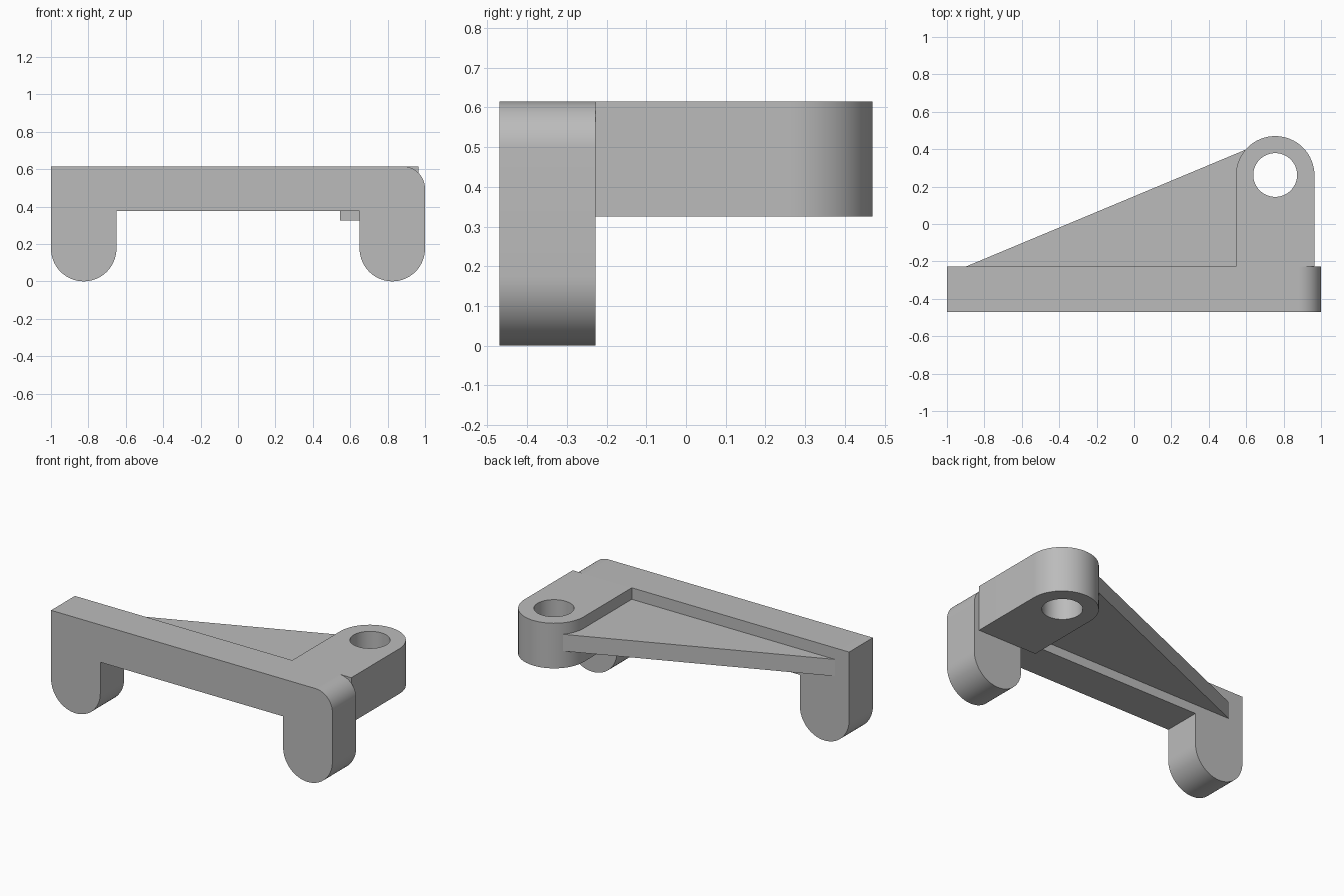
import bpy, bmesh, math
from mathutils import Matrix

if "Cube" in bpy.data.objects:
    bpy.data.objects.remove(bpy.data.objects["Cube"])

grey = bpy.data.materials.new("plain grey")
grey.diffuse_color = (0.5, 0.5, 0.5, 1)
grey.use_nodes = True
grey.node_tree.nodes["Principled BSDF"].inputs["Base Color"].default_value = grey.diffuse_color

# Maps profile (x, z) with depth along y
UPRIGHT = Matrix(((1, 0, 0, 0), (0, 0, 1, 0), (0, 1, 0, 0), (0, 0, 0, 1)))


def arc(cx, cy, r, start, end, n=32):
    steps = [math.radians(start + (end - start) * i / n) for i in range(n + 1)]
    return [(cx + r * math.cos(a), cy + r * math.sin(a)) for a in steps]


def prism(name, outline, low, high, frame=Matrix()):
    bm = bmesh.new()
    face = bm.faces.new([bm.verts.new((u, v, low)) for u, v in outline])
    out = bmesh.ops.extrude_face_region(bm, geom=[face])
    moved = [g for g in out["geom"] if isinstance(g, bmesh.types.BMVert)]
    bmesh.ops.translate(bm, vec=(0, 0, high - low), verts=moved)
    bm.transform(frame)
    bmesh.ops.recalc_face_normals(bm, faces=bm.faces)
    mesh = bpy.data.meshes.new(name)
    bm.to_mesh(mesh)
    bm.free()
    mesh.materials.append(grey)
    obj = bpy.data.objects.new(name, mesh)
    bpy.context.collection.objects.link(obj)
    return obj


def select(obj):
    bpy.ops.object.select_all(action='DESELECT')
    obj.select_set(True)
    bpy.context.view_layer.objects.active = obj


def drill(obj, cx, cy, r, low, high, frame=Matrix()):
    cutter = prism("cutter", arc(cx, cy, r, 0, 360, 64)[:-1], low - 0.1, high + 0.1, frame)
    mod = obj.modifiers.new("hole", 'BOOLEAN')
    mod.operation = 'DIFFERENCE'
    mod.solver = 'EXACT'
    mod.object = cutter
    select(obj)
    bpy.ops.object.modifier_apply(modifier=mod.name)
    bpy.data.objects.remove(cutter)


# Crossbar with two round-ended legs and one rounded top corner
FRONT, BACK, TOP = -0.47, -0.228, 0.615
outline = [(-1, TOP)]
outline += arc(-0.825, 0.175, 0.175, 180, 360)
outline += [(-0.65, 0.375), (0.65, 0.375)]
outline += arc(0.825, 0.175, 0.175, 180, 360)
outline += arc(0.88, TOP - 0.12, 0.12, 0, 90, 16)
crossbar = prism("crossbar_with_legs", outline, FRONT, BACK, UPRIGHT)
for x in (-0.825, 0.825):
    drill(crossbar, x, 0.178, 0.079, FRONT, BACK, UPRIGHT)

# Round-ended arm reaching backwards
outline = [(0.545, BACK), (0.965, BACK)] + arc(0.755, 0.26, 0.21, 0, 180)
arm = prism("rear_arm", outline, 0.325, TOP)
drill(arm, 0.755, 0.262, 0.117, 0.325, TOP)

# Triangular bracing web between crossbar and arm
web = prism("bracing_web", [(-0.9, BACK), (0.57, BACK), (0.57, 0.26), (0.615, 0.405)], 0.433, 0.541)

for part in (crossbar, arm, web):
    select(part)
    bpy.ops.object.shade_smooth_by_angle(angle=math.radians(30))
